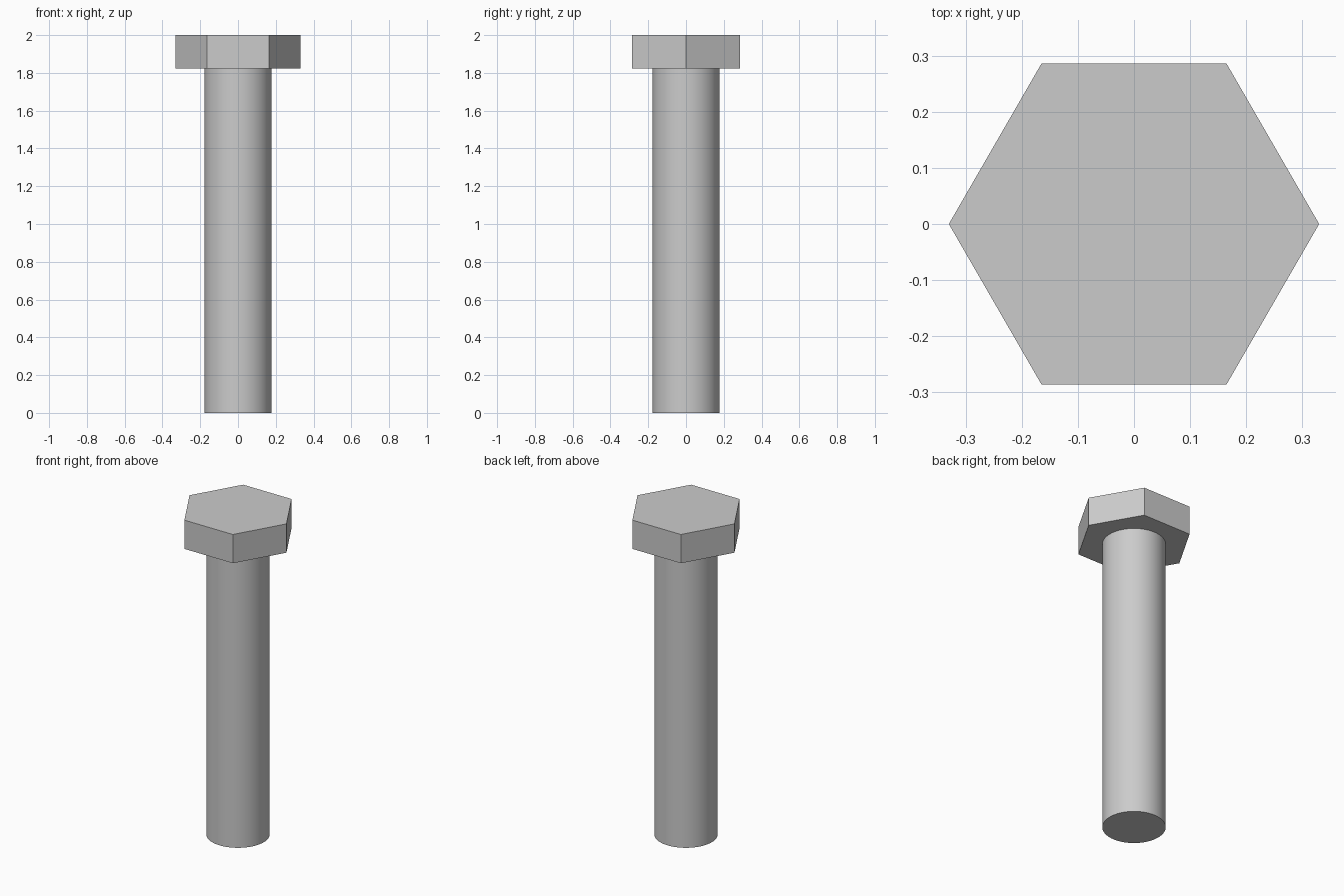
import bpy
import math

cube = bpy.data.objects.get("Cube")
if cube:
    bpy.data.objects.remove(cube, do_unlink=True)

TOTAL_HEIGHT = 2.0
HEAD_BOTTOM = 1.823
HEAD_RADIUS = 0.33
SHAFT_RADIUS = 0.177

# Plain grey metal
steel = bpy.data.materials.new("steel_grey")
steel.use_nodes = True
colour = (0.6, 0.6, 0.6, 1.0)
steel.diffuse_color = colour
steel.node_tree.nodes["Principled BSDF"].inputs["Base Color"].default_value = colour


def prism(name, sides, radius, bottom, top, turn=0.0):
    """Upright prism between two heights."""
    bpy.ops.mesh.primitive_cylinder_add(
        vertices=sides, radius=radius, depth=top - bottom,
        location=(0, 0, (top + bottom) / 2), rotation=(0, 0, turn))
    part = bpy.context.object
    part.name = name
    part.data.name = name
    part.data.materials.append(steel)
    return part


# Hexagonal head with corners on the x axis
prism("hex_head", 6, HEAD_RADIUS, HEAD_BOTTOM, TOTAL_HEIGHT, math.radians(30))

# Round smooth shaft
prism("shaft", 64, SHAFT_RADIUS, 0.0, HEAD_BOTTOM)
bpy.ops.object.shade_smooth_by_angle(angle=math.radians(30))
